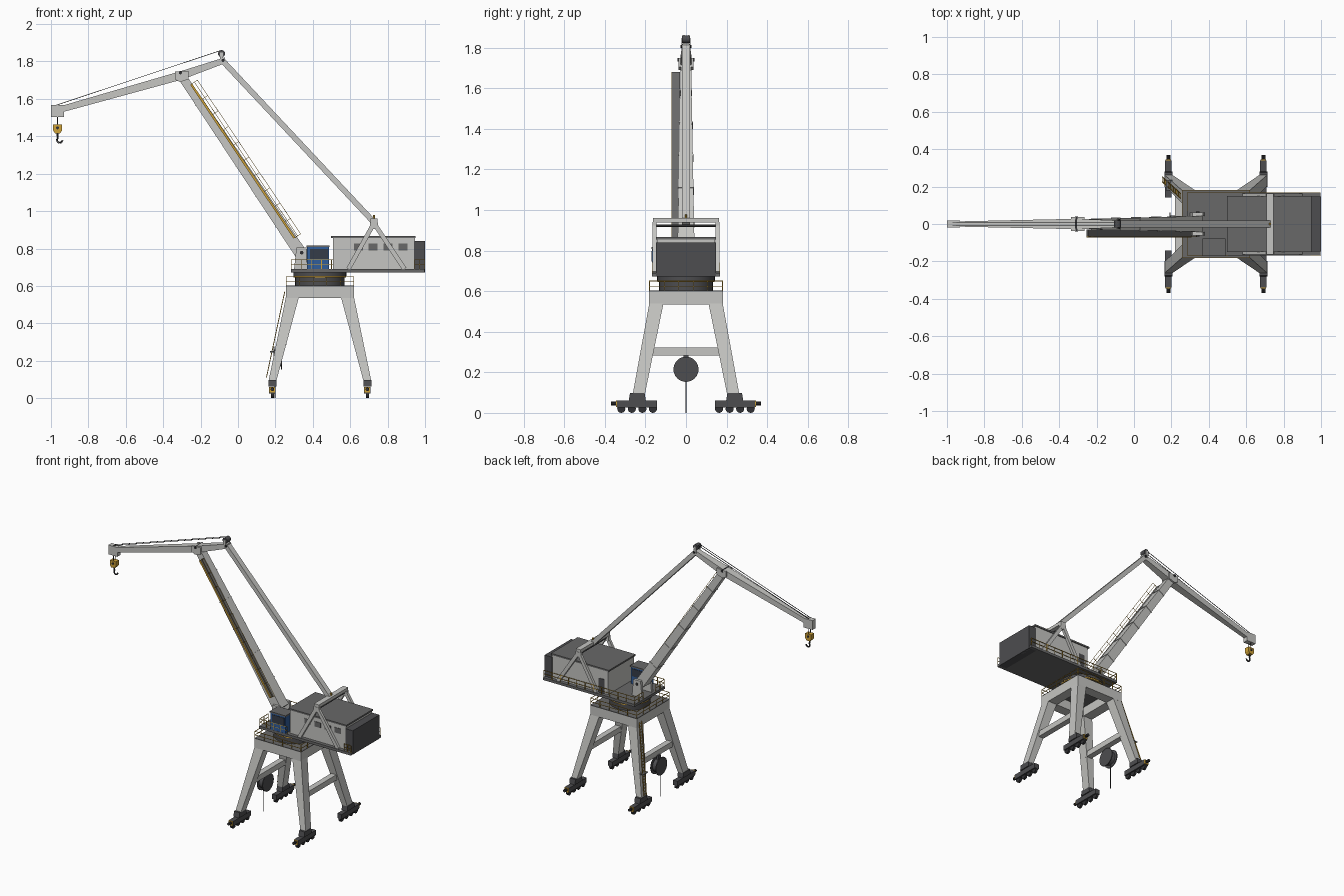
import bpy, bmesh, math
from mathutils import Vector as V

if "Cube" in bpy.data.objects:
    bpy.data.objects.remove(bpy.data.objects["Cube"])

def mat(name, r, g, b):
    m = bpy.data.materials.new(name)
    m.diffuse_color = (r, g, b, 1)
    m.use_nodes = True
    m.node_tree.nodes["Principled BSDF"].inputs["Base Color"].default_value = m.diffuse_color
    return m

LIGHT = mat("light_grey_paint", .56, .56, .54)
MID = mat("mid_grey", .14, .14, .14)
DARK = mat("dark_grey", .075, .075, .08)
BLACK = mat("near_black", .03, .03, .033)
YELLOW = mat("safety_yellow", .62, .36, .04)
BLUE = mat("cab_blue", .03, .11, .33)
GLASS = mat("dark_glass", .035, .045, .065)

# --- helpers: every shape is a pair of matching outlines joined by a skin ---
def make(name, material, shapes, smooth=False):
    bm = bmesh.new()
    for a, b in shapes:
        va, vb = [bm.verts.new(p) for p in a], [bm.verts.new(p) for p in b]
        bm.faces.new(va)
        bm.faces.new(vb[::-1])
        for i in range(len(va)):
            j = (i + 1) % len(va)
            bm.faces.new((va[i], vb[i], vb[j], va[j]))
    bmesh.ops.recalc_face_normals(bm, faces=bm.faces)
    me = bpy.data.meshes.new(name)
    bm.to_mesh(me)
    bm.free()
    me.materials.append(material)
    ob = bpy.data.objects.new(name, me)
    bpy.context.collection.objects.link(ob)
    if smooth:
        bpy.ops.object.select_all(action='DESELECT')
        ob.select_set(True)
        bpy.context.view_layer.objects.active = ob
        bpy.ops.object.shade_smooth_by_angle()
    return ob

def rect(x0, x1, y0, y1, z):
    return [(x0, y0, z), (x1, y0, z), (x1, y1, z), (x0, y1, z)]

def box(x0, x1, y0, y1, z0, z1):
    return rect(x0, x1, y0, y1, z0), rect(x0, x1, y0, y1, z1)

def prism(profile, y0, y1):
    return [(x, y0, z) for x, z in profile], [(x, y1, z) for x, z in profile]

def rod(p, q, r, n=6):
    p, q = V(p), V(q)
    d = (q - p).normalized()
    u = d.orthogonal().normalized()
    w = d.cross(u)
    ring = [(u * math.cos(2 * math.pi * i / n) + w * math.sin(2 * math.pi * i / n)) * r for i in range(n)]
    return [p + o for o in ring], [q + o for o in ring]

def beam(p, q, w0, h0, w1=None, h1=None):
    """Tapered box beam: w along y, h across."""
    p, q = V(p), V(q)
    y = V((0, 1, 0))
    n = (q - p).normalized().cross(y).normalized()
    end = lambda c, w, h: [c + y * w * s / 2 + n * h * t / 2 for s, t in ((-1, -1), (1, -1), (1, 1), (-1, 1))]
    return end(p, w0, h0), end(q, w1 or w0, h1 or h0)

def railing(p, q, up, posts, r=.0022):
    p, q, up = V(p), V(q), V(up)
    out = [rod(p + up * k, q + up * k, r, 4) for k in (.5, 1)]
    for i in range(posts):
        c = p.lerp(q, i / (posts - 1))
        out.append(rod(c, c + up, r, 4))
    return out

CX = .438  # centre of the portal
SIDES = [(sx, sy) for sx in (-1, 1) for sy in (-1, 1)]

# --- bogies and portal legs ---
legs, bogies, wheels, buffers, ends = [], [], [], [], []
for sx, sy in SIDES:
    def r(cx, cy, hx, hy, z):
        return rect(CX + sx * cx - hx, CX + sx * cx + hx, sy * cy - hy, sy * cy + hy, z)
    legs.append((r(.253, .232, .021, .03, .095), r(.146, .145, .035, .035, .545)))
    bogies += [(r(.254, .24, .022, .042, .062), r(.254, .24, .022, .036, .098)),
               (r(.254, .241, .017, .098, .026), r(.254, .241, .017, .098, .06))]
    X = CX + sx * .254
    for k in range(4):
        wheels.append(rod((X - .008, sy * (.163 + .052 * k), .02), (X + .008, sy * (.163 + .052 * k), .02), .02, 16))
    buffers.append(rod((X, sy * .335, .047), (X, sy * .37, .047), .01, 10))
    ends.append(box(X - .015, X + .015, sy * .342 - .003, sy * .342 + .003, .03, .06))
make("portal_legs", LIGHT, legs)
make("bogies", DARK, bogies)
make("rail_wheels", BLACK, wheels, True)
make("buffers", BLACK, buffers, True)
make("buffer_plates", YELLOW, ends)

# --- portal ring frame and leg ties ---
make("portal_frame", LIGHT,
     [box(CX - .182, CX + .182, s * .147 - .035, s * .147 + .035, .535, .598) for s in (-1, 1)] +
     [box(CX + s * .147 - .035, CX + s * .147 + .035, -.112, .112, .535, .598) for s in (-1, 1)])
make("leg_ties", LIGHT, [box(CX + s * .2 - .02, CX + s * .2 + .02, -.175, .175, .283, .322) for s in (-1, 1)])
make("portal_deck", MID, [box(CX - .182, CX + .182, -.182, .182, .598, .603)])
rails = []
for s in (-1, 1):
    rails += railing((CX - .18, s * .18, .6), (CX + .18, s * .18, .6), (0, 0, .05), 6)
    rails += railing((CX + s * .18, -.18, .6), (CX + s * .18, .18, .6), (0, 0, .05), 6)
make("portal_railing", YELLOW, rails)

# --- access ladder on one leg ---
lo, hi = V((.152, .238, .11)), V((.25, .15, .57))
side = V((0, .013, 0))
lad = [rod(lo + side * s, hi + side * s, .003, 4) for s in (-1, 1)]
for i in range(25):
    c = lo.lerp(hi, (i + .5) / 25)
    lad.append(rod(c - side, c + side, .002, 4))
make("leg_ladder", YELLOW, lad)
make("ladder_landing", MID, [box(.17, .205, .18, .235, .245, .251)])

# --- cable reel ---
make("cable_reel", DARK, [rod((x, 0, .215), (x + w, 0, .215), q, 28)
                          for x, w, q in ((.19, .006, .062), (.196, .034, .045), (.23, .006, .062))], True)
make("reel_bracket", DARK, [box(.205, .222, -.012, .012, .2, .29)])
make("reel_cable", BLACK, [rod((.197, 0, 0), (.197, 0, .2), .003)])

# --- slewing ring ---
make("slewing_ring", DARK, [rod((CX, 0, .6), (CX, 0, .645), .132, 32), rod((CX, 0, .652), (CX, 0, .672), .142, 32)], True)
make("slewing_band", YELLOW, [rod((CX, 0, .645), (CX, 0, .652), .14, 32)], True)

# --- upper deck, machinery house, counterweight ---
make("upper_deck", MID, [box(.283, .998, -.168, .168, .672, .69)])
make("machinery_house", LIGHT, [box(.508, .945, -.143, .143, .69, .855)])
make("house_roof", MID, [box(.498, .95, -.149, .149, .855, .866)])
make("counterweight", DARK, [box(.942, 1.0, -.148, .148, .672, .84)])
make("house_windows", MID, [box(.62 + .079 * k, .668 + .079 * k, -.146, -.142, .79, .826) for k in range(4)])
make("house_door", DARK, [box(.535, .58, .142, .146, .69, .79)])
make("deck_railing", YELLOW,
     railing((.285, .166, .69), (.995, .166, .69), (0, 0, .05), 12) +
     railing((.285, -.166, .69), (.5, -.166, .69), (0, 0, .05), 5) +
     railing((.945, -.166, .69), (.998, -.166, .69), (0, 0, .05), 3) +
     railing((.285, -.166, .69), (.285, -.07, .69), (0, 0, .05), 3) +
     railing((.285, .07, .69), (.285, .166, .69), (0, 0, .05), 3))

# --- operator cab ---
make("cab_body", BLUE, [box(.37, .487, -.167, -.08, .69, .808)])
make("cab_roof", MID, [box(.366, .49, -.17, -.077, .808, .817)])
make("cab_windows", GLASS, [box(.384, .48, -.17, -.166, .745, .798),
                            box(.367, .371, -.158, -.089, .725, .798),
                            box(.384, .475, -.081, -.077, .745, .798)])

# --- A-frame over the house ---
aframe = [box(.708, .746, -.163, .163, .938, .96)]
for s in (-1, 1):
    aframe += [beam((x, s * .155, .69), (.727, s * .155, .935), .018, .024) for x in (.59, .89)]
    aframe.append(box(.705, .749, s * .155 - .01, s * .155 + .01, .905, .94))
make("a_frame", LIGHT, aframe)
make("a_frame_rod", DARK, [rod((.727, -.15, .922), (.727, .15, .922), .006)])
make("a_frame_lamp", YELLOW, [rod((.727, 0, .96), (.727, 0, .978), .006, 8)])

# --- main boom with foot brackets and walkway ---
FOOT, HEAD = V((.338, 0, .77)), V((-.3, 0, 1.72))
make("main_boom", LIGHT, [beam(FOOT, HEAD, .085, .066, .05, .046)])
make("boom_bands", LIGHT, [beam(FOOT.lerp(HEAD, t), FOOT.lerp(HEAD, t + .004), .091 - .035 * t, .071 - .02 * t)
                           for t in (.17, .34, .51, .68, .85)])
bracket = [(.3, .69), (.378, .69), (.368, .805), (.312, .805)]
make("boom_foot_brackets", LIGHT, [prism(bracket, s * .053 - .009, s * .053 + .009) for s in (-1, 1)])
make("boom_foot_pin", BLACK, [rod((.34, -.066, .778), (.34, .066, .778), .01, 12)], True)
n = (HEAD - FOOT).normalized().cross(V((0, -1, 0)))
n = n if n.x > 0 else -n
wa, wb = FOOT.lerp(HEAD, .08) + n * .018, FOOT.lerp(HEAD, .945) + n * .018
off = V((0, -.049, 0))
make("boom_walkway", MID, [beam(wa + off, wb + off, .038, .012)])
edge = V((0, -.069, 0))
make("walkway_edge", YELLOW, [beam(wa + edge, wb + edge, .004, .012)])
make("walkway_railing", YELLOW, railing(wa + edge, wb + edge, n * .04, 11, .0015))

# --- top jib, widest at its pivot ---
def section(x, z0, z1, w):
    return [(x, -w, z0), (x, w, z0), (x, w, z1), (x, -w, z1)]
tip, mid, tail = section(-.935, 1.53, 1.565, .014), section(-.3, 1.703, 1.75, .028), section(-.07, 1.79, 1.822, .018)
make("jib", LIGHT, [(tip, mid), (mid, tail)])
make("jib_head", LIGHT, [box(-1.0, -.93, -.018, .018, 1.502, 1.567)])
make("jib_pivot_plates", LIGHT, [prism([(-.338, 1.745), (-.338, 1.705), (-.31, 1.69), (-.265, 1.705), (-.265, 1.75)],
                                       s * .031 - .006, s * .031 + .006) for s in (-1, 1)])
make("jib_pivot_pin", BLACK, [rod((-.308, -.041, 1.74), (-.308, .041, 1.74), .009, 12)], True)

# --- back tie, tail sheave and ropes ---
make("back_tie", LIGHT, [beam((-.082, 0, 1.803), (.727, 0, .94), .038, .03)])
make("tail_pin", BLACK, [rod((-.08, -.028, 1.806), (-.08, .028, 1.806), .008, 12)], True)
make("tail_sheave", DARK, [rod((-.088, -.02, 1.842), (-.088, .02, 1.842), .019, 20)], True)
make("sheave_bracket", LIGHT, [box(-.096, -.08, s * .023 - .002, s * .023 + .002, 1.8, 1.848) for s in (-1, 1)])
make("hoist_ropes", BLACK,
     [rod((-.088, s * .01, 1.86), (-.97, s * .01, 1.567), .002, 4) for s in (-1, 1)] +
     [rod((-.965, s * .01, 1.46), (-.965, s * .01, 1.51), .002, 4) for s in (-1, 1)])

# --- hook block and hook ---
make("hook_block", YELLOW, [prism([(-.988, 1.463), (-.942, 1.463), (-.942, 1.43), (-.952, 1.415), (-.978, 1.415),
                                   (-.988, 1.43)], -.017, .017)])
make("hook_block_pin", BLACK, [rod((-.965, -.02, 1.445), (-.965, .02, 1.445), .008, 12)], True)
path = [V((-.965, 0, 1.417)), V((-.965, 0, 1.398))]
path += [V((-.953 + .015 * math.cos(a), 0, 1.38 + .015 * math.sin(a)))
         for a in [math.radians(130 + 28 * i) for i in range(9)]]
make("hook", BLACK, [rod(p, q, .005, 8) for p, q in zip(path, path[1:])], True)
